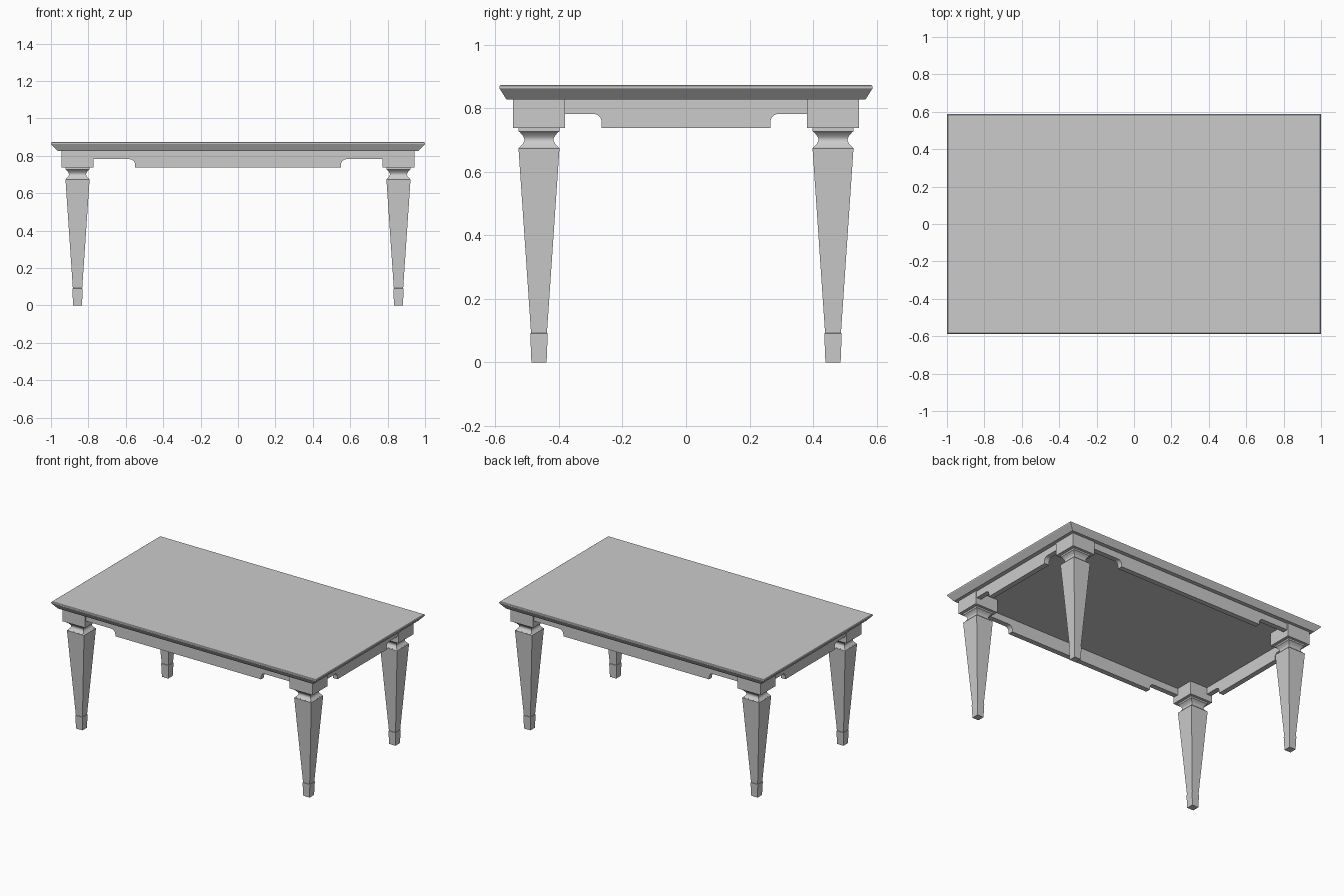
import bpy, bmesh
from math import sin, cos, pi

if "Cube" in bpy.data.objects:
    bpy.data.objects.remove(bpy.data.objects["Cube"])


def finish(bm, name, smooth=False):
    bmesh.ops.recalc_face_normals(bm, faces=bm.faces)
    mesh = bpy.data.meshes.new(name)
    bm.to_mesh(mesh)
    bm.free()
    ob = bpy.data.objects.new(name, mesh)
    bpy.context.collection.objects.link(ob)
    if smooth:
        bpy.ops.object.select_all(action='DESELECT')
        ob.select_set(True)
        bpy.context.view_layer.objects.active = ob
        bpy.ops.object.shade_smooth_by_angle(angle=0.5)
    return ob


def loft(name, rings, cx=0, cy=0, smooth=False):
    """Stack of rectangular sections (half x, half y, z), capped at both ends."""
    bm = bmesh.new()
    loops = [[bm.verts.new((cx + sx * hx, cy + sy * hy, z))
              for sx, sy in ((-1, -1), (1, -1), (1, 1), (-1, 1))]
             for hx, hy, z in rings]
    for a, b in zip(loops, loops[1:]):
        for i in range(4):
            j = (i + 1) % 4
            bm.faces.new((a[i], a[j], b[j], b[i]))
    bm.faces.new(loops[0][::-1])
    bm.faces.new(loops[-1])
    return finish(bm, name, smooth)


def apron(name, half_len, drop_half, radius, outer, place):
    """Rail with a lowered centre panel and rounded shoulders."""
    z_top, z_rail, z_low, thick = 0.828, 0.782, 0.738, 0.035
    side = [(half_len, z_top), (half_len, z_rail)]
    for k in range(7):
        a = k / 6 * pi / 2
        side.append((drop_half + radius * (1 - sin(a)),
                     z_rail - radius * (1 - cos(a))))
    side.append((drop_half, z_low))
    outline = side + [(-u, z) for u, z in reversed(side)]
    bm = bmesh.new()
    face = bm.faces.new([bm.verts.new(place(u, outer, z)) for u, z in outline])
    ext = bmesh.ops.extrude_face_region(bm, geom=[face])
    verts = [g for g in ext['geom'] if isinstance(g, bmesh.types.BMVert)]
    p, q = place(0, outer, 0), place(0, outer - thick, 0)
    bmesh.ops.translate(bm, verts=verts, vec=[b - a for a, b in zip(p, q)])
    finish(bm, name, True)


# Table top with bevelled underside and softened upper edge
loft("table_top", [(0.965, 0.565, 0.827), (0.999, 0.587, 0.862),
                   (1.0, 0.588, 0.866), (0.999, 0.587, 0.870),
                   (0.995, 0.583, 0.873)])

# Leg profile: foot, taper, cove neck, collar
profile = [(0.0240, 0.0), (0.0275, 0.091), (0.0250, 0.092),
           (0.0645, 0.674), (0.0600, 0.676)]
profile += [(0.061 - 0.015 * sin(pi * k / 10), 0.677 + 0.0048 * k)
            for k in range(11)]
profile += [(0.0645, 0.727), (0.0645, 0.739)]

LX, LY = 0.858, 0.463
for sy, fb in ((-1, "front"), (1, "back")):
    for sx, lr in ((-1, "left"), (1, "right")):
        loft(f"{fb}_{lr}_leg", [(h, h, z) for h, z in profile],
             sx * LX, sy * LY, True)
        loft(f"{fb}_{lr}_corner_block",
             [(0.086, 0.082, 0.738), (0.086, 0.082, 0.828)], sx * LX, sy * LY)

# Aprons between the corner blocks
for s, name in ((-1, "front"), (1, "back")):
    apron(name + "_apron", 0.78, 0.55, 0.03, 0.538,
          lambda u, d, z: (u, s * d, z))
for s, name in ((-1, "left"), (1, "right")):
    apron(name + "_apron", 0.39, 0.266, 0.025, 0.937,
          lambda u, d, z: (s * d, u, z))
